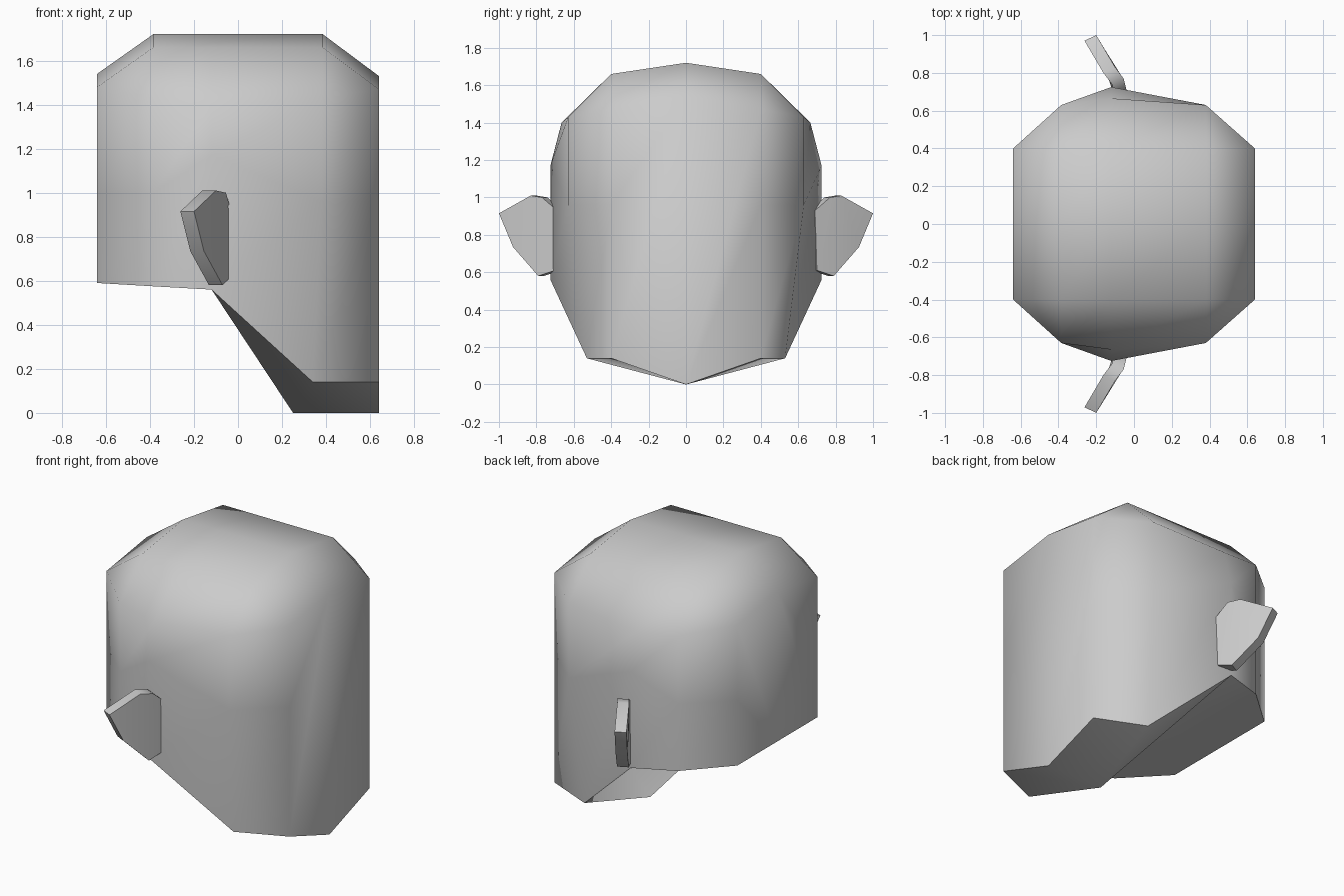
import bpy, bmesh, math

if "Cube" in bpy.data.objects:
    bpy.data.objects.remove(bpy.data.objects["Cube"])


def make_object(name, faces, angle):
    """Mesh from faces given as coordinate lists, merged and smoothed by angle."""
    bm = bmesh.new()
    for face in faces:
        pts = []
        for p in face:
            if p not in pts:
                pts.append(p)
        if len(pts) > 2:
            bm.faces.new([bm.verts.new(p) for p in pts])
    bmesh.ops.remove_doubles(bm, verts=bm.verts[:], dist=0.0005)
    bmesh.ops.recalc_face_normals(bm, faces=bm.faces[:])
    mesh = bpy.data.meshes.new(name)
    bm.to_mesh(mesh)
    bm.free()
    obj = bpy.data.objects.new(name, mesh)
    bpy.context.collection.objects.link(obj)
    bpy.ops.object.select_all(action='DESELECT')
    obj.select_set(True)
    bpy.context.view_layer.objects.active = obj
    bpy.ops.object.shade_smooth_by_angle(angle=math.radians(angle))
    return obj


def mirror_y(faces):
    return [[(x, -y, z) for x, y, z in reversed(f)] for f in faces]


# Half of the skull: rows from crown to jaw line, each running back to face (+x)
rows = [
    [(-.64, 0, 1.54), (-.385, 0, 1.72), (-.12, 0, 1.72), (.385, 0, 1.72), (.64, 0, 1.53)],
    [(-.64, .4, 1.48), (-.385, .4, 1.66), (-.12, .4, 1.66), (.385, .4, 1.66), (.64, .4, 1.47)],
    [(-.64, .4, 1.48), (-.385, .63, 1.43), (-.12, .665, 1.40), (.38, .63, 1.43), (.64, .4, 1.47)],
    [(-.64, .4, 1.0), (-.385, .63, 1.0), (-.12, .725, 1.17), (.38, .63, .96), (.64, .4, .96)],
    [(-.64, .4, .59), (-.385, .63, .575), (-.12, .725, .56), (.34, .53, .14), (.64, .4, .14)],
]
half = []
for a, b in zip(rows, rows[1:]):
    for i in range(4):
        half.append([a[i], a[i + 1], b[i + 1], b[i]])

# Flat face and flat back of the head
chin, chin_back = (.64, 0, 0), (.25, 0, 0)
nape, neck_mid = (-.64, 0, .59), (-.12, 0, .56)
half.append([r[4] for r in rows] + [chin])
half.append([r[0] for r in rows] + [nape])

# Underside: jaw, throat and base of the skull
back, side, hinge, jaw, front = rows[4]
half += [
    [hinge, jaw, chin_back],
    [jaw, front, chin, chin_back],
    [hinge, chin_back, neck_mid],
    [back, side, (-.385, 0, .575), nape],
    [side, hinge, neck_mid, (-.385, 0, .575)],
]
make_object("head", half + mirror_y(half), 60)

# Ears: a bent plate swept outward and backward
outline = [(-.035, .69, .93), (-.055, .77, 1.0), (-.10, .83, 1.01), (-.20, 1.0, .915),
           (-.155, .925, .735), (-.07, .79, .58), (-.04, .70, .61)]
rear = [(x - .062, y - .03, z) for x, y, z in outline]
ear = []
for side_pts in (outline, rear):
    ear.append([side_pts[i] for i in (0, 1, 2, 5, 6)])
    ear.append([side_pts[i] for i in (2, 3, 4, 5)])
for i in range(len(outline)):
    j = (i + 1) % len(outline)
    ear.append([outline[i], outline[j], rear[j], rear[i]])
make_object("ear_back_side", ear, 60)
make_object("ear_front_side", mirror_y(ear), 60)
